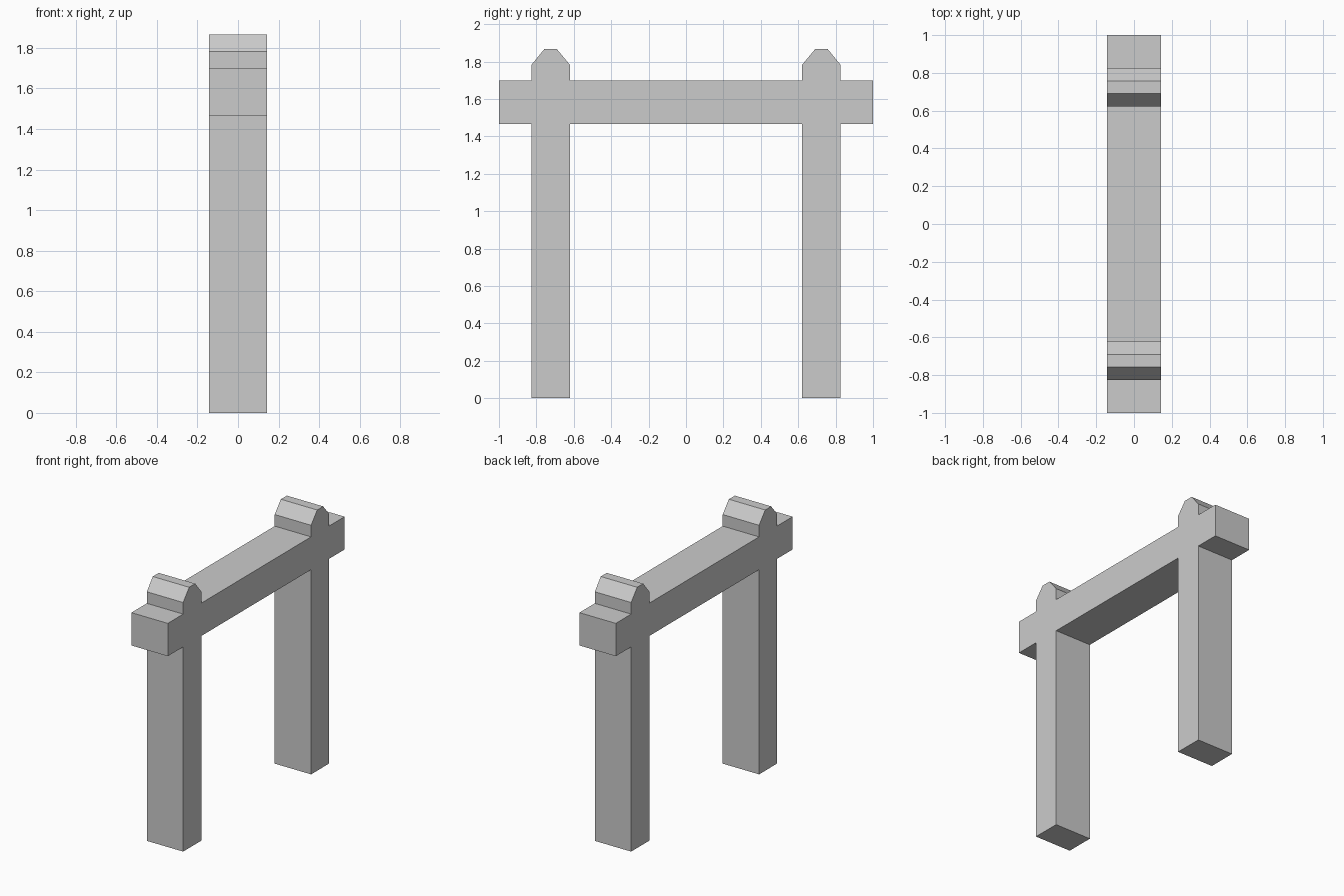
import bpy
import bmesh

if "Cube" in bpy.data.objects:
    bpy.data.objects.remove(bpy.data.objects["Cube"])

HALF_DEPTH = 0.144

# Half silhouette (y, z): post, beam end and chamfered post cap
half = [
    (0.621, 1.465), (0.621, 0.0), (0.826, 0.0), (0.826, 1.465),
    (1.0, 1.465), (1.0, 1.70), (0.826, 1.70), (0.826, 1.783),
    (0.758, 1.866), (0.690, 1.866), (0.621, 1.783), (0.621, 1.70),
]
outline = half + [(-y, z) for y, z in reversed(half)]

# Seamless gate frame: mirrored silhouette extruded along x
bm = bmesh.new()
face = bm.faces.new([bm.verts.new((-HALF_DEPTH, y, z)) for y, z in outline])
extruded = bmesh.ops.extrude_face_region(bm, geom=[face], use_keep_orig=True)
moved = [g for g in extruded["geom"] if isinstance(g, bmesh.types.BMVert)]
bmesh.ops.translate(bm, verts=moved, vec=(2 * HALF_DEPTH, 0, 0))
bmesh.ops.recalc_face_normals(bm, faces=bm.faces)

mesh = bpy.data.meshes.new("gate_frame")
bm.to_mesh(mesh)
bm.free()
bpy.context.collection.objects.link(bpy.data.objects.new("gate_frame", mesh))
